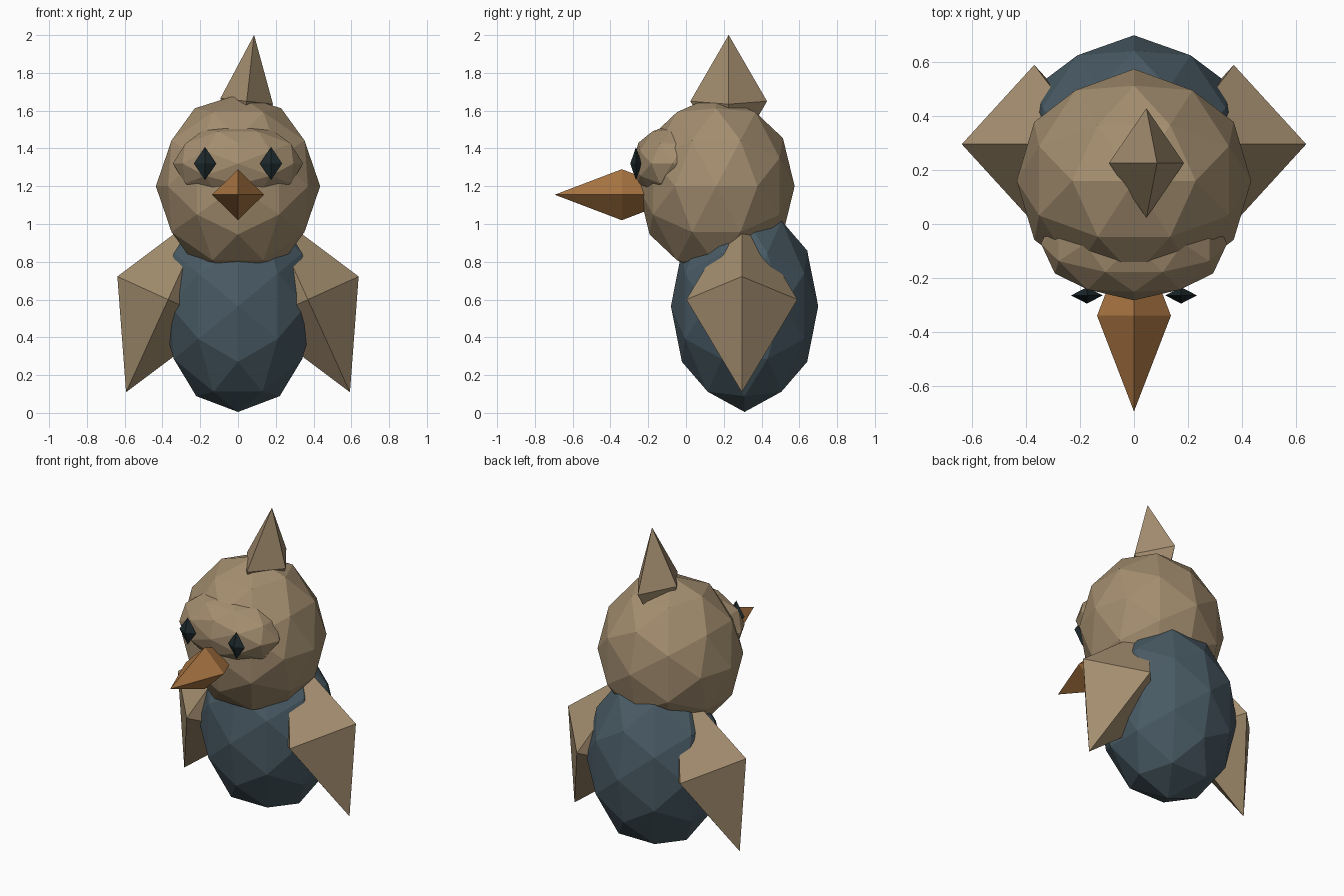
import bpy
import bmesh
import math
from itertools import combinations
from mathutils import Matrix, Vector

cube = bpy.data.objects.get("Cube")
if cube:
    bpy.data.objects.remove(cube, do_unlink=True)


def material(name, rgb):
    mat = bpy.data.materials.new(name)
    mat.use_nodes = True
    color = (*rgb, 1)
    mat.diffuse_color = color
    mat.node_tree.nodes["Principled BSDF"].inputs["Base Color"].default_value = color
    return mat


tan = material("tan feathers", (0.37, 0.27, 0.16))
slate = material("slate blue feathers", (0.067, 0.105, 0.13))
orange = material("orange beak", (0.4, 0.18, 0.055))
black = material("dark eye", (0.012, 0.022, 0.025))


def octahedron_points():
    return [s * Vector(axis) for axis in Matrix.Identity(3) for s in (-1, 1)]


def faceted_ball_points():
    # Icosahedron from golden rectangles, with every edge split once
    golden = (1 + math.sqrt(5)) / 2
    corners = []
    for s in (-1, 1):
        for t in (-golden, golden):
            corners += [Vector(p) for p in ((0, t, s), (s, 0, t), (t, s, 0))]
    mids = [a + b for a, b in combinations(corners, 2) if (a - b).length < 2.1]
    return [p.normalized() for p in corners + mids]


def solid(name, points, center, radii, mat, tilt=0):
    """Flat-shaded convex solid, scaled, tilted about y and placed."""
    bm = bmesh.new()
    place = (Matrix.Translation(center) @ Matrix.Rotation(math.radians(tilt), 4, "Y")
             @ Matrix.Diagonal((*radii, 1)))
    verts = [bm.verts.new(place @ p) for p in points]
    bmesh.ops.convex_hull(bm, input=verts)
    bmesh.ops.recalc_face_normals(bm, faces=bm.faces)
    mesh = bpy.data.meshes.new(name)
    bm.to_mesh(mesh)
    bm.free()
    mesh.materials.append(mat)
    obj = bpy.data.objects.new(name, mesh)
    bpy.context.collection.objects.link(obj)
    return obj


ball = faceted_ball_points()
diamond = octahedron_points()

# Rounded masses
solid("body", ball, (0, 0.31, 0.565), (0.42, 0.39, 0.56), slate)
solid("head", ball, (0, 0.16, 1.2), (0.435, 0.415, 0.485), tan)
solid("face", ball, (0, -0.073, 1.32), (0.345, 0.21, 0.21), tan)

# Beak and head crest
solid("beak", diamond, (0, -0.34, 1.155), (0.137, 0.355, 0.135), orange)
solid("crest", diamond, (0.046, 0.226, 1.65), (0.14, 0.203, 0.353), tan, 6.4)

# Paired eyes and wings
for side, s in (("left", 1), ("right", -1)):
    solid(side + "_eye", diamond, (s * 0.175, -0.265, 1.32), (0.059, 0.03, 0.088), black)
    solid(side + "_wing", diamond, (s * 0.37, 0.296, 0.6), (0.295, 0.294, 0.539), tan, -s * 24.4)
